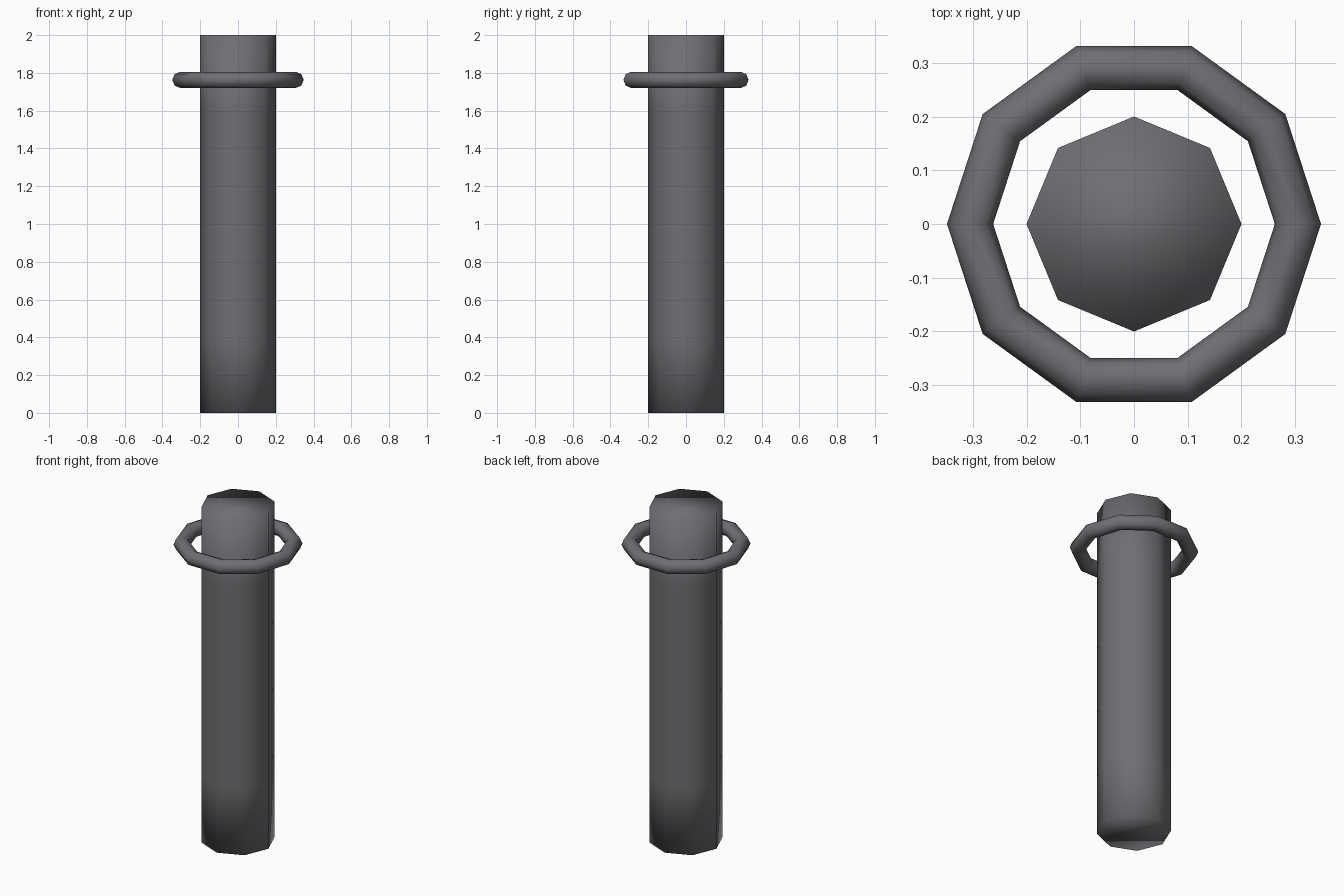
import bpy
import bmesh

if "Cube" in bpy.data.objects:
    bpy.data.objects.remove(bpy.data.objects["Cube"], do_unlink=True)

HEIGHT = 2.0
BANDS = 5

# Single dark grey colour
grey = bpy.data.materials.new("dark grey")
grey.use_nodes = True
colour = (0.16, 0.157, 0.172, 1)
grey.diffuse_color = colour
grey.node_tree.nodes["Principled BSDF"].inputs["Base Color"].default_value = colour


def finish(obj, name):
    obj.name = name
    obj.data.name = name
    obj.data.materials.append(grey)
    obj.data.shade_smooth()


# Post: eight-sided, capped, divided into even bands, soft shading over the rims
bpy.ops.mesh.primitive_cylinder_add(vertices=8, radius=0.2, depth=HEIGHT,
                                    location=(0, 0, HEIGHT / 2))
post = bpy.context.object
bm = bmesh.new()
bm.from_mesh(post.data)
for i in range(1, BANDS):
    level = HEIGHT * i / BANDS - HEIGHT / 2
    bmesh.ops.bisect_plane(bm, geom=bm.verts[:] + bm.edges[:] + bm.faces[:],
                           plane_co=(0, 0, level), plane_no=(0, 0, 1))
bm.to_mesh(post.data)
bm.free()
finish(post, "post")

# Ring: ten-sided loop hanging free around the upper post
bpy.ops.mesh.primitive_torus_add(major_segments=10, minor_segments=8,
                                 major_radius=0.305, minor_radius=0.043,
                                 location=(0, 0, 1.763))
finish(bpy.context.object, "ring")
